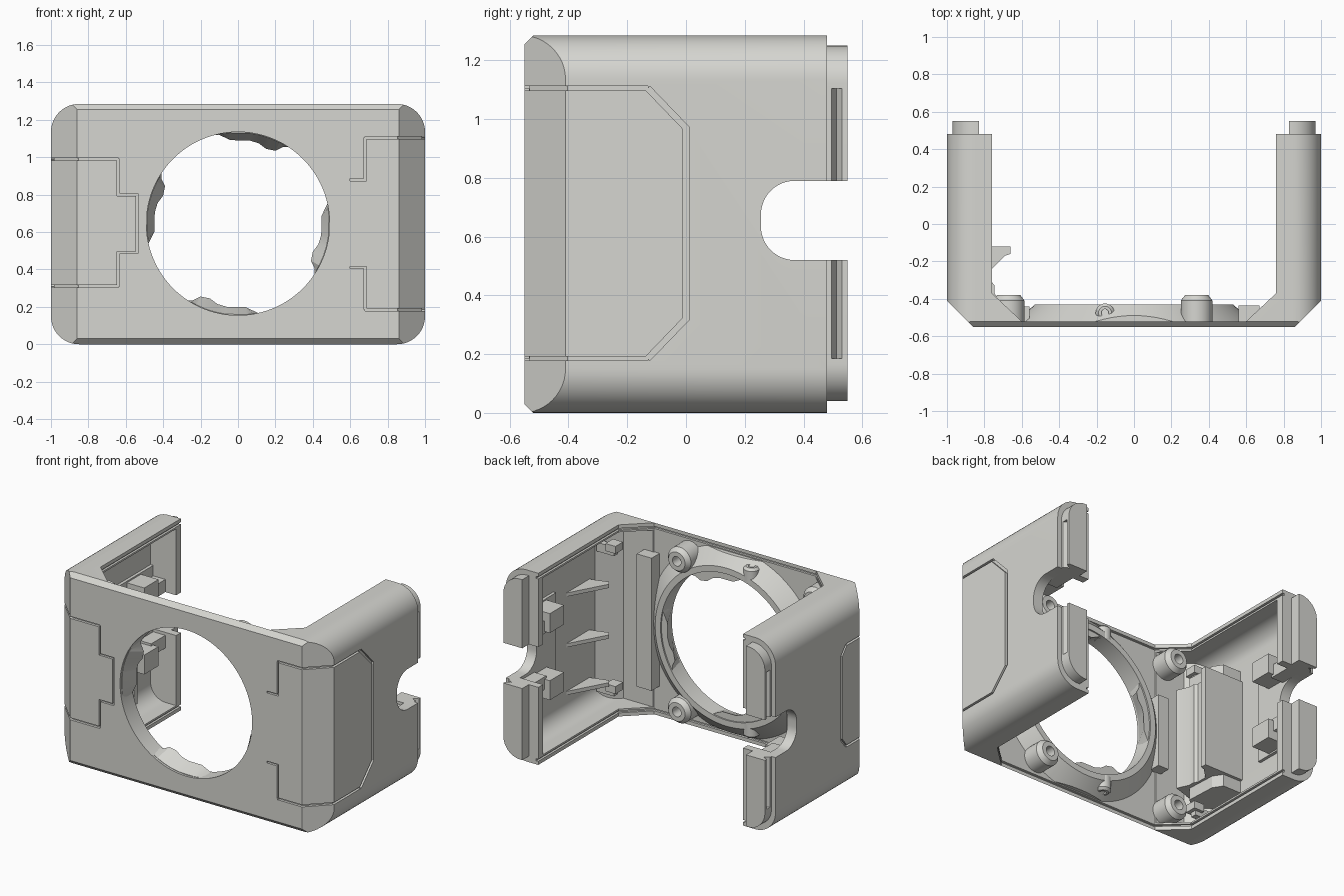
import bpy, bmesh, math
from mathutils import Matrix, Vector

if "Cube" in bpy.data.objects:
    bpy.data.objects.remove(bpy.data.objects["Cube"])

GREY = bpy.data.materials.new("warm_grey_plastic")
GREY.diffuse_color = (0.67, 0.67, 0.635, 1)
GREY.use_nodes = True
GREY.node_tree.nodes["Principled BSDF"].inputs["Base Color"].default_value = GREY.diffuse_color
CZ = 0.645          # height of the round opening
cutters = []


def finish(name, bm):
    bmesh.ops.recalc_face_normals(bm, faces=bm.faces)
    me = bpy.data.meshes.new(name)
    bm.to_mesh(me)
    bm.free()
    me.materials.append(GREY)
    ob = bpy.data.objects.new(name, me)
    bpy.context.collection.objects.link(ob)
    return ob


def prism(name, pts, axis, a, b, pts_a=None):
    """Extrude a 2D outline along an axis: x takes (y,z), y takes (x,z), z takes (x,y)."""
    place = {'x': lambda p, t: (t, p[0], p[1]),
             'y': lambda p, t: (p[0], t, p[1]),
             'z': lambda p, t: (p[0], p[1], t)}[axis]
    bm = bmesh.new()
    lo = [bm.verts.new(place(p, a)) for p in (pts_a or pts)]
    hi = [bm.verts.new(place(p, b)) for p in pts]
    bm.faces.new(lo)
    bm.faces.new(hi)
    for i in range(len(pts)):
        j = (i + 1) % len(pts)
        bm.faces.new((lo[i], lo[j], hi[j], hi[i]))
    return finish(name, bm)


def box(name, x0, x1, y0, y1, z0, z1):
    return prism(name, [(x0, y0), (x1, y0), (x1, y1), (x0, y1)], 'z', z0, z1)


def rrect(x0, x1, z0, z1, r, n=12):
    pts = []
    for cx, cz, start in ((x1 - r, z1 - r, 0), (x0 + r, z1 - r, 90),
                          (x0 + r, z0 + r, 180), (x1 - r, z0 + r, 270)):
        for i in range(n + 1):
            t = math.radians(start + 90 * i / n)
            pts.append((cx + r * math.cos(t), cz + r * math.sin(t)))
    return pts


def circle(r, n=96):
    return [(r * math.cos(2 * math.pi * i / n), CZ + r * math.sin(2 * math.pi * i / n))
            for i in range(n)]


def ribbon(path, w):
    """Outline of a mitred strip of width w along a path."""
    p = [Vector(q) for q in path]
    left, right = [], []
    for i, q in enumerate(p):
        d0 = (q - p[i - 1]).normalized() if i else (p[1] - q).normalized()
        d1 = (p[i + 1] - q).normalized() if i < len(p) - 1 else d0
        n0, n1 = Vector((-d0.y, d0.x)), Vector((-d1.y, d1.x))
        m = (n0 + n1).normalized()
        m *= w / 2 / m.dot(n0)
        left.append(q + m)
        right.append(q - m)
    return left + right[::-1]


def cutter(ob):
    ob.hide_render = True
    cutters.append(ob)
    return ob


def carve(ob, tools, op='DIFFERENCE'):
    for t in tools:
        m = ob.modifiers.new("cut", 'BOOLEAN')
        m.operation, m.solver, m.object = op, 'EXACT', t


def lathe(name, profile, loc, rot=None, n=32):
    """Revolve (radius, height) points around z, then orient and place."""
    bm = bmesh.new()
    vs = [bm.verts.new((r, 0, h)) for r, h in profile]
    es = [bm.edges.new(e) for e in zip(vs, vs[1:])]
    bmesh.ops.spin(bm, geom=vs + es, cent=(0, 0, 0), axis=(0, 0, 1),
                   angle=2 * math.pi, steps=n, use_duplicate=False)
    bmesh.ops.remove_doubles(bm, verts=bm.verts, dist=0.0005)
    bm.transform(Matrix.Translation(loc) @ (rot or Matrix()))
    return finish(name, bm)


# Outer shell: rounded tube with chamfered front corners
shell = prism("shell", rrect(-1, 1, 0, 1.285, 0.15), 'y', -0.6, 0.48)
plan = [(-1.1, 0.6), (-1.1, -0.31), (-0.86, -0.55), (0.86, -0.55), (1.1, -0.31), (1.1, 0.6)]
side = [(0.6, -0.1), (-0.49, -0.03), (-0.55, 0.03), (-0.55, 1.255), (-0.49, 1.315), (0.6, 1.4)]
carve(shell, [cutter(prism("plan_cut", plan, 'z', -0.1, 1.4)),
              cutter(prism("edge_cut", side, 'x', -1.2, 1.2))], 'INTERSECT')

# Hollow interior, open centre, round opening, and cable notch
hollow = cutter(prism("hollow_cut", rrect(-0.95, 0.95, 0.05, 1.235, 0.11), 'y', -0.6, 0.43))
inner = [(-1.1, 0.6), (-1.1, -0.24), (-0.825, -0.515), (0.825, -0.515), (1.1, -0.24), (1.1, 0.6)]
carve(hollow, [cutter(prism("hollow_plan", inner, 'z', -0.1, 1.4))], 'INTERSECT')
gap = [(-0.76, 0.7), (-0.76, -0.37), (-0.6, -0.52), (0.6, -0.52), (0.76, -0.37), (0.76, 0.7)]
notch = cutter(prism("notch_cut", rrect(0.255, 0.9, 0.52, 0.79, 0.115), 'x', -1.2, 1.2))
opening = cutter(prism("opening_cut", circle(0.49), 'y', -0.7, -0.2))
carve(shell, [hollow, cutter(prism("gap_cut", gap, 'z', -0.1, 1.4)), opening, notch])

# Sealing groove around the inner rim, top and bottom
for z in (0.024, 1.247):
    carve(shell, [cutter(prism("rim_cut", ribbon(gap, 0.03), 'z', z, z + 0.014))])

# Panel seams: right door and left door
seams = []
for z, x, y, s in ((0.185, 0.68, -0.13, 1), (1.105, 0.68, -0.13, 1),
                   (0.31, 0.64, -0.27, -1), (0.99, 0.64, -0.27, -1)):
    path = [(x * s, -0.55), (0.86 * s, -0.55), (s, -0.41), (s, y)]
    seams.append(prism("seam", ribbon(path, 0.034), 'z', z - 0.007, z + 0.007))
right_edge = [(-0.13, 1.105), (0, 0.97), (0, 0.32), (-0.13, 0.185)]
left_edge = [(-0.27, 0.99), (-0.22, 0.93), (-0.22, 0.37), (-0.27, 0.31)]
seams.append(prism("seam", ribbon(right_edge, 0.02), 'x', 0.984, 1.1))
seams.append(prism("seam", ribbon(left_edge, 0.016), 'x', -1.1, -0.984))
for s in (1, -1):
    path = [(0.6, CZ + 0.235 * s), (0.68, CZ + 0.235 * s), (0.68, CZ + 0.46 * s)]
    seams.append(prism("seam", ribbon(path, 0.012), 'y', -0.6, -0.534))
tab = [(-0.64, 0.99), (-0.64, 0.8), (-0.54, 0.8), (-0.54, 0.49), (-0.64, 0.49), (-0.64, 0.31)]
seams.append(prism("seam", ribbon(tab, 0.012), 'y', -0.6, -0.534))
carve(shell, [cutter(o) for o in seams])

# Conical ring behind the opening, clipped flat at top and bottom
turn = Matrix.Rotation(-math.pi / 2, 4, 'X')
ring = lathe("mount_ring", [(0.49, -0.015), (0.645, -0.015), (0.53, 0.09), (0.49, 0.09), (0.49, -0.015)],
             (0, -0.52, CZ), turn, 96)
carve(ring, [cutter(box("ring_clip", -0.9, 0.9, -0.6, -0.3, 0.045, 1.24))], 'INTERSECT')

# Four locking teeth, ramping inward from the front edge
tooth = [(-0.13, 0.49), (-0.08, 0.465), (-0.04, 0.446), (0.06, 0.445), (0.11, 0.43),
         (0.15, 0.4), (0.2, 0.39), (0.24, 0.41), (0.29, 0.41), (0.3, 0.43),
         (0.15, 0.5), (0, 0.52)]
front = [Vector(p) * max(1, 0.488 / Vector(p).length) for p in tooth]
for k in range(4):
    c, s = round(math.cos(k * math.pi / 2)), round(math.sin(k * math.pi / 2))
    back_pts, front_pts = ([(x * c - z * s, CZ + x * s + z * c) for x, z in t] for t in (tooth, front))
    prism("ring_tooth", back_pts, 'y', -0.535, -0.44, front_pts)

# Screw bosses and small eyelets on the ring
boss = [(0.085, -0.005), (0.085, 0.11), (0.062, 0.14), (0.032, 0.14), (0.032, 0.07), (0, 0.07)]
for x in (0.335, -0.67):
    for z in (0.14, 1.15):
        lathe("screw_boss", boss, (x, -0.52, z), turn)
for z, flip in ((1.17, 0), (0.12, math.pi)):
    lathe("ring_eyelet", [(0.05, -0.05), (0.05, 0.03), (0.035, 0.045), (0.02, 0.045), (0.02, 0), (0, 0)],
          (-0.155, -0.475, z), Matrix.Rotation(flip, 4, 'X'))

# Hinge bars behind the doors
box("right_hinge_bar", 0.56, 0.67, -0.53, -0.435, 0.2, 1.09)
box("left_hinge_bar", -0.64, -0.56, -0.53, -0.44, 0.4, 0.89)

for s in (1, -1):
    # End lip with a snap groove that plugs into the back cover
    lip = prism("end_lip", [(x * s, z) for x, z in rrect(0.70, 0.97, 0.04, 1.25, 0.125)], 'y', 0.46, 0.55)
    groove = [(0.99 * s, 0.484), (0.99 * s, 0.542), (0.935 * s, 0.513)]
    carve(lip, [cutter(box("lip_trim", 0.6 * s, 0.83 * s, 0.4, 0.6, -0.1, 1.4)), notch,
                cutter(prism("lip_groove", groove, 'z', 0.185, 1.105))])
    # Backing plate and guide blocks around the cable notch
    plate = box("notch_plate", 0.93 * s, 0.96 * s, 0.05, 0.44, CZ - 0.3, CZ + 0.3)
    carve(plate, [notch])
    for t in (1, -1):
        box("notch_block", 0.8 * s, 0.96 * s, 0.15, 0.3, CZ + 0.16 * t, CZ + 0.29 * t)
        box("notch_step", 0.84 * s, 0.96 * s, 0.28, 0.44, CZ + 0.145 * t, CZ + 0.23 * t)
    # Corner clips
    for z in (0.15, 1.09):
        box("corner_clip", 0.775 * s, 0.85 * s, -0.44, -0.36, z, z + 0.05)
        box("clip_arm", 0.8 * s, 0.93 * s, -0.42, -0.38, z - 0.03, z + 0.03)

# Triangular ribs inside the right arm
for z in (0.2, 0.52, 0.86):
    prism("arm_rib", [(0.96, -0.33), (0.83, -0.37), (0.81, -0.34), (0.96, -0.07)], 'z', z, z + 0.025)

# Latch block with hook inside the left arm
block = [(-0.96, -0.4), (-0.84, -0.49), (-0.71, -0.45), (-0.745, -0.37), (-0.745, -0.33),
         (-0.76, -0.31), (-0.76, -0.24), (-0.69, -0.17), (-0.66, -0.16), (-0.66, -0.12), (-0.96, -0.12)]
prism("latch_block", block, 'z', 0.3, 0.98)
cap = [(-0.96, -0.38), (-0.85, -0.47), (-0.77, -0.4), (-0.78, -0.2), (-0.82, -0.14), (-0.96, -0.14)]
for z in (0.22, 0.97):
    prism("latch_block_cap", cap, 'z', z, z + 0.09)

# Bake cuts, drop the cutters, shade
bpy.context.view_layer.update()
deps = bpy.context.evaluated_depsgraph_get()
parts = [o for o in bpy.data.objects if o not in cutters]
baked = [(o, bpy.data.meshes.new_from_object(o.evaluated_get(deps))) for o in parts if o.modifiers]
for o, me in baked:
    o.modifiers.clear()
    o.data = me
for o in cutters:
    bpy.data.objects.remove(o)
for o in parts:
    o.select_set(True)
bpy.context.view_layer.objects.active = shell
bpy.ops.object.shade_smooth_by_angle(angle=math.radians(25))
